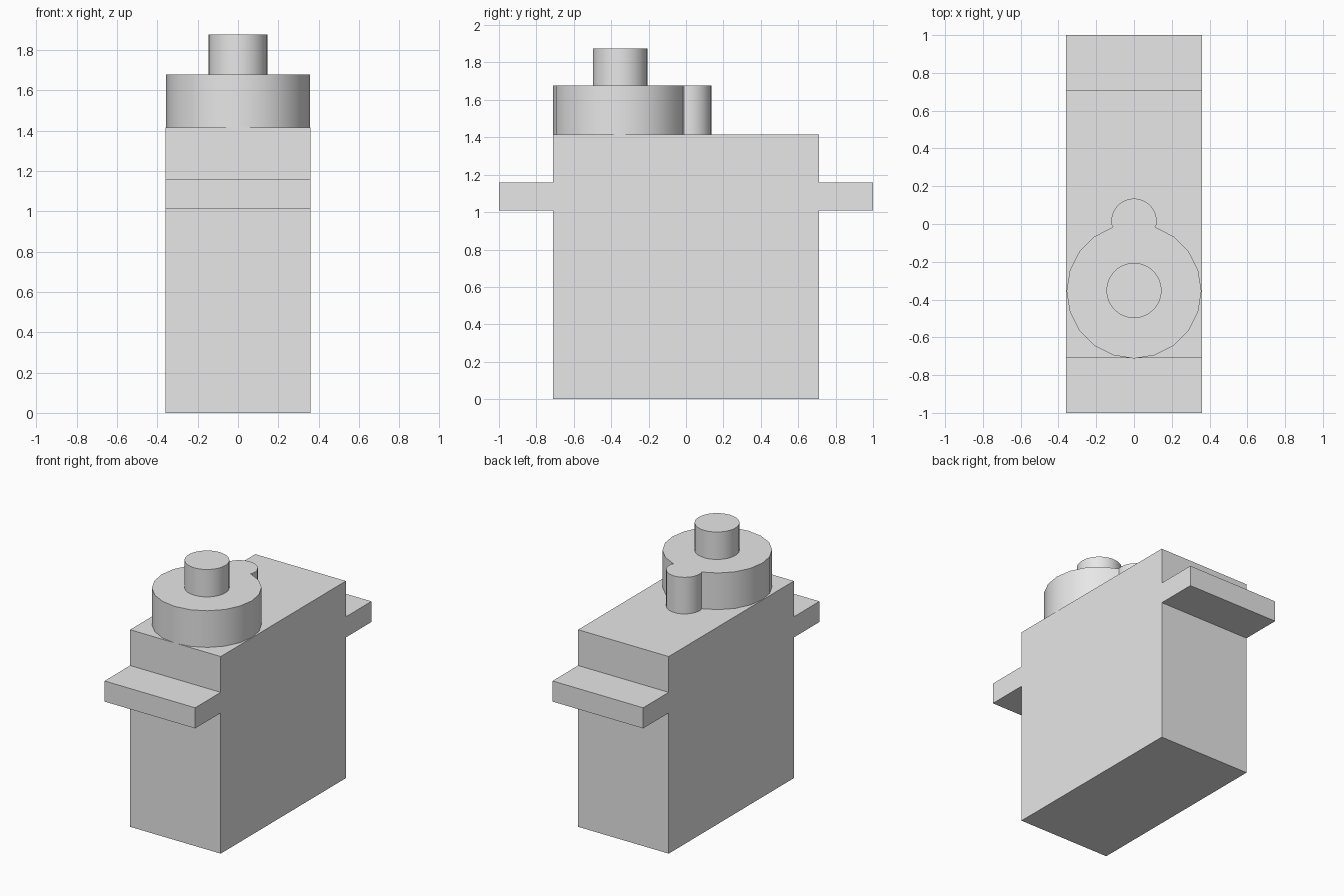
import bpy, bmesh
from math import cos, sin, radians
from mathutils import Vector

cube = bpy.data.objects.get("Cube")
if cube:
    bpy.data.objects.remove(cube, do_unlink=True)

GREY = (0.8, 0.8, 0.8, 1.0)
mat = bpy.data.materials.new("plain grey")
mat.use_nodes = True
mat.diffuse_color = GREY
mat.node_tree.nodes["Principled BSDF"].inputs["Base Color"].default_value = GREY


def arc(cx, cy, r, start, end, steps):
    """Points along a circular arc, angles in degrees."""
    angles = [radians(start + (end - start) * i / steps) for i in range(steps + 1)]
    return [(cx + r * cos(a), cy + r * sin(a)) for a in angles]


def extrude_outline(name, points, direction, smooth=False):
    """Solid made by sweeping a closed flat outline along a direction."""
    bm = bmesh.new()
    face = bm.faces.new([bm.verts.new(p) for p in points])
    swept = bmesh.ops.extrude_face_region(bm, geom=[face], use_keep_orig=True)
    verts = [g for g in swept["geom"] if isinstance(g, bmesh.types.BMVert)]
    bmesh.ops.translate(bm, verts=verts, vec=Vector(direction))
    bmesh.ops.recalc_face_normals(bm, faces=bm.faces)
    mesh = bpy.data.meshes.new(name)
    bm.to_mesh(mesh)
    bm.free()
    mesh.materials.append(mat)
    obj = bpy.data.objects.new(name, mesh)
    bpy.context.collection.objects.link(obj)
    if smooth:
        bpy.ops.object.select_all(action="DESELECT")
        obj.select_set(True)
        bpy.context.view_layer.objects.active = obj
        bpy.ops.object.shade_smooth_by_angle(angle=radians(30))
    return obj


HALF_WIDTH = 0.36
BODY_TOP = 1.415
HUB_TOP = 1.678
SHAFT_TOP = 1.875
HUB_Y = -0.355

# Case with a mounting tab at each end, as one side profile
half = [(0.71, 0), (0.71, 1.01), (1, 1.01), (1, 1.158), (0.71, 1.158), (0.71, BODY_TOP)]
profile = half + [(-y, z) for y, z in reversed(half)]
extrude_outline("case_with_tabs", [(-HALF_WIDTH, y, z) for y, z in profile],
                (2 * HALF_WIDTH, 0, 0))

# Round gear housing joined to its small rear lobe
housing = arc(0, HUB_Y, 0.357, 108, 432, 18) + arc(0, 0.015, 0.12, -12, 192, 18)
extrude_outline("gear_housing", [(x, y, BODY_TOP) for x, y in housing],
                (0, 0, HUB_TOP - BODY_TOP), smooth=True)

# Output shaft
shaft = arc(0, HUB_Y + 0.003, 0.146, 0, 360, 32)[:-1]
extrude_outline("output_shaft", [(x, y, HUB_TOP) for x, y in shaft],
                (0, 0, SHAFT_TOP - HUB_TOP), smooth=True)
